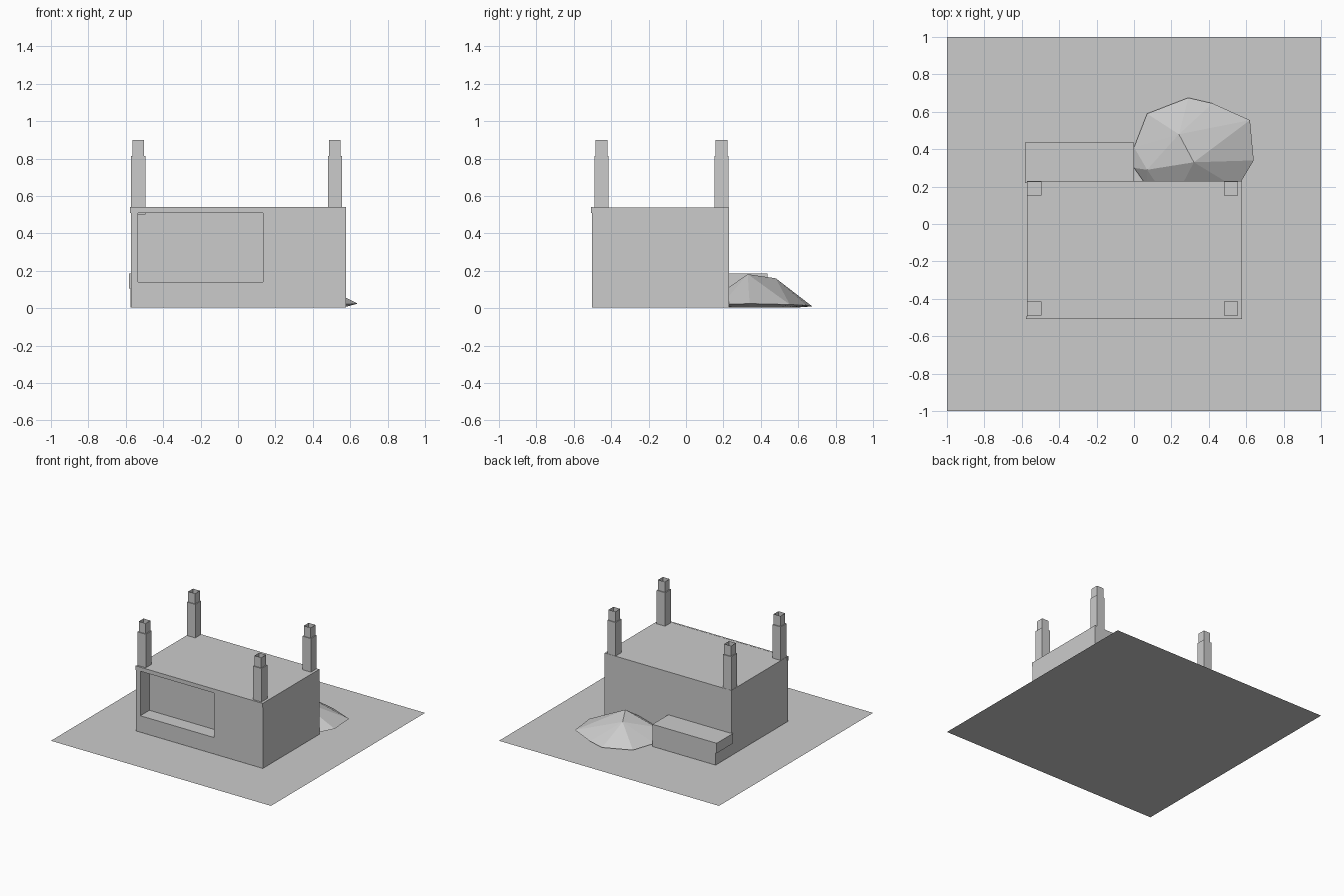
import bpy, bmesh

if "Cube" in bpy.data.objects:
    bpy.data.objects.remove(bpy.data.objects["Cube"])


def finish(name, bm):
    bmesh.ops.recalc_face_normals(bm, faces=bm.faces[:])
    mesh = bpy.data.meshes.new(name)
    bm.to_mesh(mesh)
    bm.free()
    obj = bpy.data.objects.new(name, mesh)
    bpy.context.collection.objects.link(obj)
    return obj


def box(name, x, y, z, open_top=False):
    bm = bmesh.new()
    bmesh.ops.create_cube(bm, size=1)
    for v in bm.verts:
        v.co = [r[0] if c < 0 else r[1] for c, r in zip(v.co, (x, y, z))]
    if open_top:
        top = [f for f in bm.faces if all(v.co.z > z[1] - 1e-4 for v in f.verts)]
        bmesh.ops.delete(bm, geom=top, context='FACES')
    return finish(name, bm)


# Flat ground sheet
bm = bmesh.new()
bmesh.ops.create_grid(bm, x_segments=1, y_segments=1, size=1)
finish("ground_sheet", bm)

# Main block with a shallow window recess in the front
body = box("main_block", (-0.573, 0.578), (-0.503, 0.23), (0.005, 0.54))
cutter = box("window_cutter", (-0.535, 0.133), (-0.7, -0.385), (0.14, 0.508))
cutter.hide_render = True
cut = body.modifiers.new("window", 'BOOLEAN')
cut.operation = 'DIFFERENCE'
cut.object = cutter
cut.solver = 'EXACT'
bpy.context.view_layer.objects.active = body
bpy.ops.object.modifier_apply(modifier="window")
bpy.data.objects.remove(cutter)

# Thin lip along the front roof edge
box("roof_lip", (-0.577, 0.578), (-0.507, -0.495), (0.508, 0.541))

# Corner chimneys: solid shaft and an open-topped pot
for side, cx in (("left", -0.533), ("right", 0.518)):
    for end, cy in (("front", -0.452), ("back", 0.19)):
        box(f"{side}_{end}_chimney", (cx - 0.038, cx + 0.038),
            (cy - 0.038, cy + 0.038), (0.5, 0.815))
        box(f"{side}_{end}_chimney_pot", (cx - 0.031, cx + 0.031),
            (cy - 0.031, cy + 0.031), (0.815, 0.9), open_top=True)

# Low trough at the back, upper part overhanging slightly
box("trough_base", (-0.574, 0.0), (0.22, 0.435), (0.005, 0.105))
box("trough_top", (-0.583, 0.0), (0.22, 0.435), (0.105, 0.187))

# Faceted mound beside the trough, running into the back wall
points = [
    (0.00, 0.41, 0.02), (0.0, 0.30, 0.02), (0.07, 0.59, 0.015),
    (0.29, 0.675, 0.01), (0.42, 0.645, 0.015), (0.62, 0.555, 0.02),
    (0.64, 0.34, 0.025), (0.55, 0.19, 0.02), (0.40, 0.08, 0.01),
    (0.20, 0.10, 0.01), (0.07, 0.20, 0.02),
    (0.24, 0.48, 0.16), (0.32, 0.33, 0.182), (0.07, 0.29, 0.09),
    (0.12, 0.38, 0.003), (0.28, 0.58, 0.003), (0.53, 0.50, 0.003),
    (0.56, 0.34, 0.003), (0.30, 0.20, 0.003),
]
bm = bmesh.new()
for p in points:
    bm.verts.new(p)
hull = bmesh.ops.convex_hull(bm, input=bm.verts[:])
loose = [v for v in bm.verts if not v.link_faces]
bmesh.ops.delete(bm, geom=loose, context='VERTS')
finish("rubble_mound", bm)
